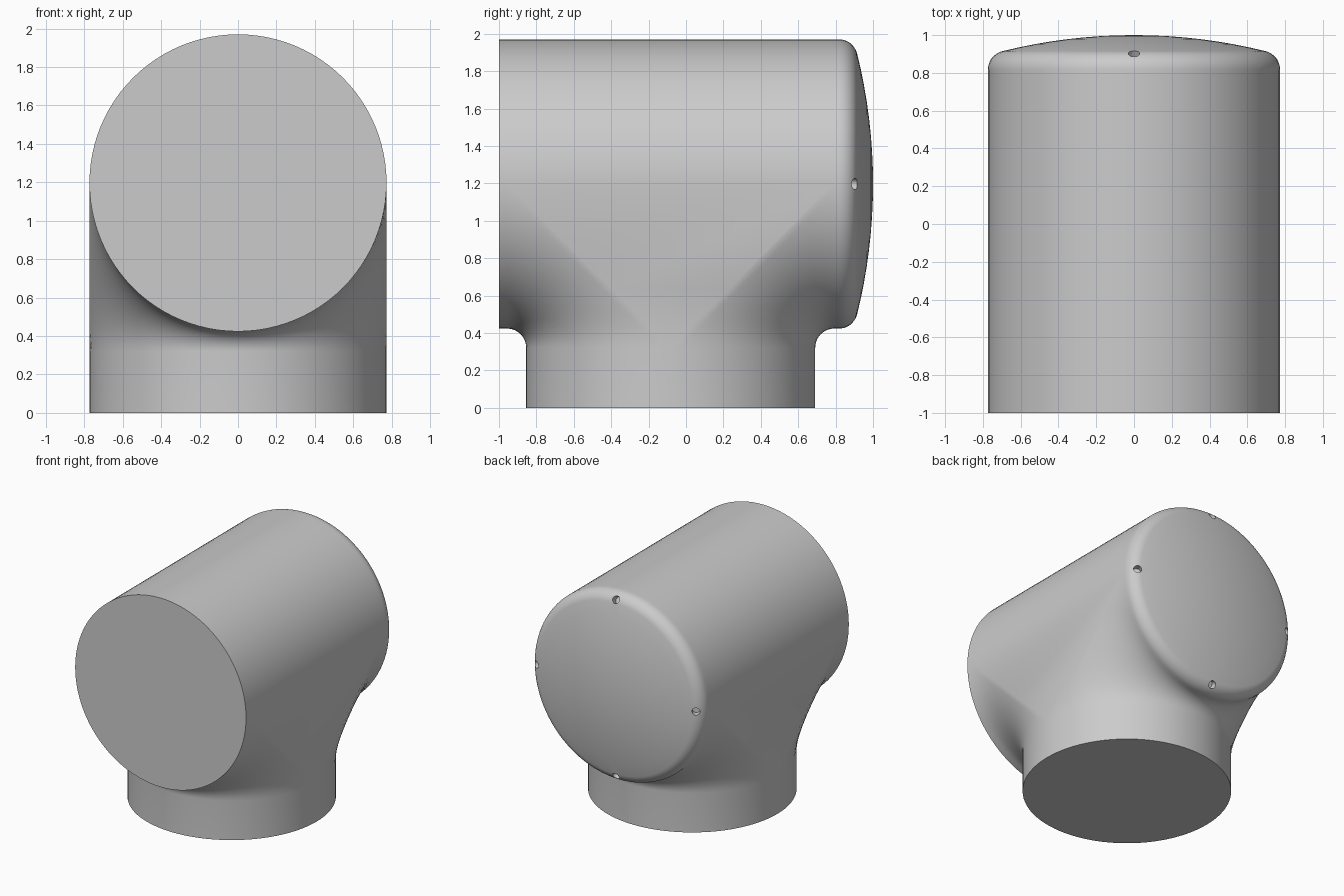
import bpy, bmesh
from math import sin, cos, asin, sqrt, pi
from mathutils import Vector, Matrix

if "Cube" in bpy.data.objects:
    bpy.data.objects.remove(bpy.data.objects["Cube"])

R = 0.773                 # radius of both pipes
REACH = 0.875             # distance from the crossing where the blend ends
AXIS_Y, AXIS_Z = -0.082, 1.197
FRONT, BACK = -1 - AXIS_Y, 1 - AXIS_Y
RIM, DOME = 0.1, 2.9      # rim rounding and end dome radius
SEGS = 96
QUARTER = pi / 2

grey = bpy.data.materials.new("plain grey")
grey.use_nodes = True
grey.diffuse_color = (0.6, 0.6, 0.6, 1)
grey.node_tree.nodes["Principled BSDF"].inputs["Base Color"].default_value = grey.diffuse_color


def steps(a, b, n):
    return [a + (b - a) * i / n for i in range(n + 1)]


def make_object(name, bm):
    mesh = bpy.data.meshes.new(name)
    bm.to_mesh(mesh)
    bm.free()
    mesh.materials.append(grey)
    ob = bpy.data.objects.new(name, mesh)
    bpy.context.collection.objects.link(ob)
    return ob


def grid(bm, point, us, vs):
    rows = [[bm.verts.new(point(u, v)) for v in vs] for u in us]
    for a, b in zip(rows, rows[1:]):
        for i in range(len(vs) - 1):
            bm.faces.new((a[i], a[i + 1], b[i + 1], b[i]))


def around_y(p, t):
    return (p[0] * sin(t), p[1], -p[0] * cos(t))


def around_z(p, t):
    return (p[0] * sin(t), p[0] * cos(t), p[1])


def blend(side):
    """Rounded saddle, tangent to both pipes, flattening out at the flanks."""
    def point(phi, s):
        c = max(cos(phi), 1e-4)
        dist = REACH / c
        r = dist - R
        angle = 2 * asin(c / sqrt(2))
        a = sin((1 - s) * angle) / sin(angle)
        b = sin(s * angle) / sin(angle)
        return (dist * sin(phi) - r * (a + b) * sin(phi),
                side * (REACH - r * a * c), -REACH + r * b * c)
    return point


bm = bmesh.new()
full = steps(-QUARTER, 3 * QUARTER, SEGS)
lower = steps(-QUARTER, QUARTER, SEGS // 2)
upper = steps(QUARTER, 3 * QUARTER, SEGS // 2)

# Horizontal pipe: flat front end, upper shell, rounded and domed back end
grid(bm, around_y, [(0, FRONT), (R, FRONT), (R, -REACH)], full)
grid(bm, around_y, [(R, -REACH), (R, REACH)], upper)
dome_y = BACK - DOME
rim_r = R - RIM
rim_y = dome_y + sqrt((DOME - RIM) ** 2 - rim_r ** 2)
tilt = asin(rim_r / (DOME - RIM))
back = [(R, REACH)]
back += [(rim_r + RIM * sin(t), rim_y + RIM * cos(t)) for t in steps(QUARTER, tilt, 10)]
back += [(DOME * sin(t), dome_y + DOME * cos(t)) for t in steps(tilt, 0, 8)[1:]]
grid(bm, around_y, back, full)

# Vertical pipe with closed foot
grid(bm, around_z, [(0, -AXIS_Z), (R, -AXIS_Z), (R, -REACH)], full)

# Blends in front and behind, and the flat flank panels between them
arc = steps(0, 1, 14)
for side in (-1, 1):
    grid(bm, blend(side), lower, arc)
for phi in (-QUARTER, QUARTER):
    outline = [blend(-1)(phi, s) for s in arc]
    outline += [blend(1)(phi, s) for s in reversed(arc[1:])]
    bm.faces.new([bm.verts.new(p) for p in outline])

bmesh.ops.remove_doubles(bm, verts=bm.verts, dist=0.001)
bmesh.ops.recalc_face_normals(bm, faces=bm.faces)
bmesh.ops.translate(bm, verts=bm.verts, vec=(0, AXIS_Y, AXIS_Z))
body = make_object("pipe_tee", bm)

# Four small screw holes drilled square to the rounded rim
bm = bmesh.new()
lean = pi / 6
for k in range(4):
    t = k * QUARTER
    spot = Vector(around_y((rim_r + RIM * sin(lean), rim_y + RIM * cos(lean)), t))
    normal = Vector(around_y((sin(lean), cos(lean)), t))
    place = Matrix.Translation(spot + Vector((0, AXIS_Y, AXIS_Z)))
    bmesh.ops.create_cone(bm, cap_ends=True, segments=24, radius1=0.03, radius2=0.03, depth=0.1,
                          matrix=place @ normal.to_track_quat('Z', 'Y').to_matrix().to_4x4())
cutter = make_object("hole_cutter", bm)
cutter.hide_render = True

cut = body.modifiers.new("screw_holes", 'BOOLEAN')
cut.operation = 'DIFFERENCE'
cut.solver = 'EXACT'
cut.object = cutter
bpy.ops.object.select_all(action='DESELECT')
body.select_set(True)
bpy.context.view_layer.objects.active = body
bpy.ops.object.modifier_apply(modifier=cut.name)
bpy.data.objects.remove(cutter)
bpy.ops.object.shade_smooth_by_angle(angle=pi / 6)
